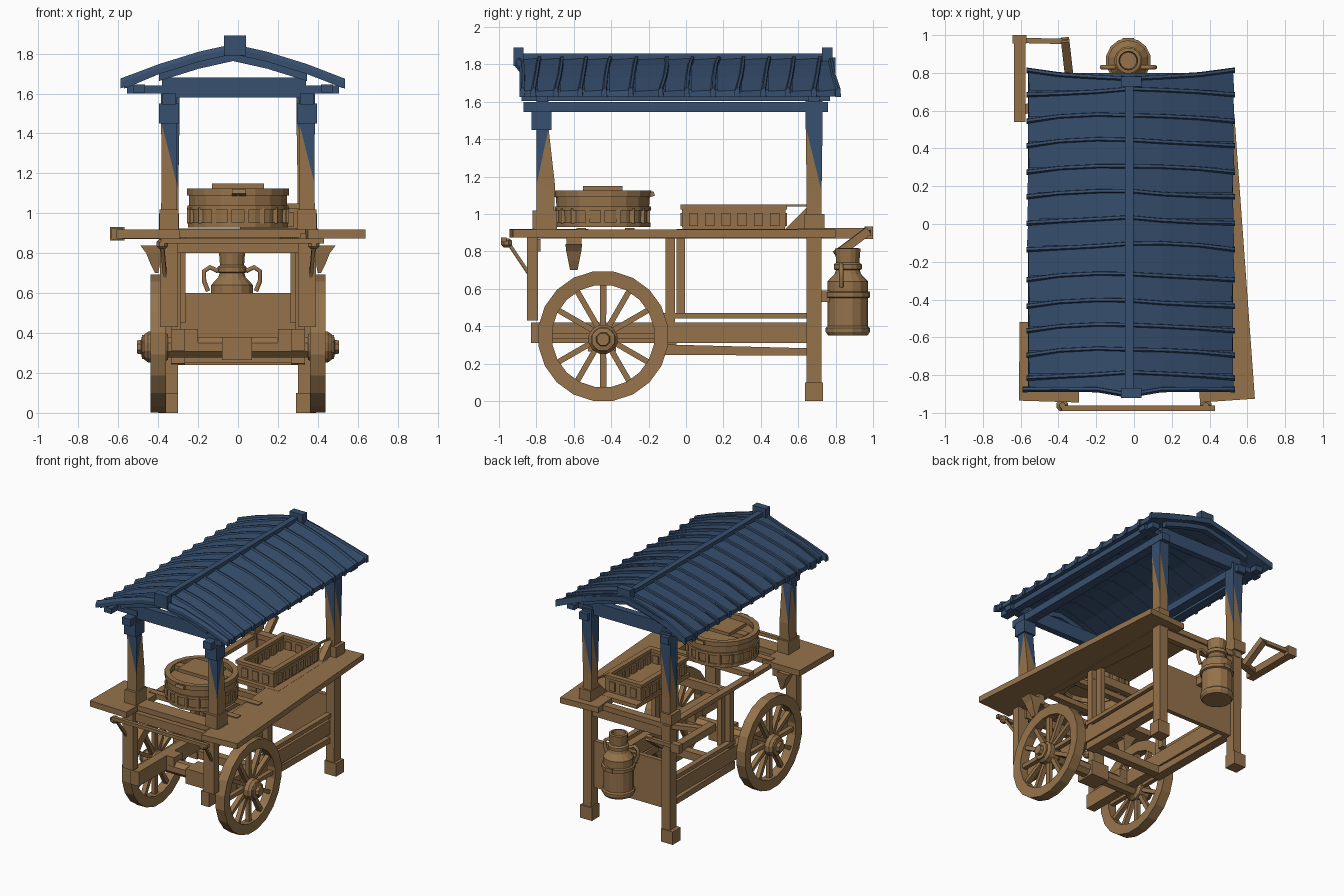
import bpy, bmesh, math, random
from mathutils import Vector

if "Cube" in bpy.data.objects:
    bpy.data.objects.remove(bpy.data.objects["Cube"])
random.seed(4)

def material(name, c):
    m = bpy.data.materials.new(name)
    m.diffuse_color = (*c, 1)
    m.use_nodes = True
    m.node_tree.nodes["Principled BSDF"].inputs["Base Color"].default_value = m.diffuse_color
    return m
WOOD = material("wood", (0.30, 0.17, 0.07))
BLUE = material("blue_roof", (0.038, 0.08, 0.162))

def finish(name, bm, mat=WOOD):
    bmesh.ops.recalc_face_normals(bm, faces=bm.faces)
    me = bpy.data.meshes.new(name)
    bm.to_mesh(me)
    bm.free()
    me.materials.append(mat)
    ob = bpy.data.objects.new(name, me)
    bpy.context.collection.objects.link(ob)
    return ob

def add_loft(bm, sections):
    rings = [[bm.verts.new(p) for p in s] for s in sections]
    n = len(rings[0])
    for a, b in zip(rings, rings[1:]):
        for i in range(n):
            bm.faces.new((a[i], a[(i + 1) % n], b[(i + 1) % n], b[i]))
    bm.faces.new(rings[0])
    bm.faces.new(rings[-1])

def loft(name, sections, mat=WOOD):
    bm = bmesh.new()
    add_loft(bm, sections)
    return finish(name, bm, mat)

def rect(x0, x1, y0, y1, z):
    return [(x0, y0, z), (x1, y0, z), (x1, y1, z), (x0, y1, z)]

def box(name, x0, x1, y0, y1, z0, z1, mat=WOOD):
    return loft(name, [rect(x0, x1, y0, y1, z0), rect(x0, x1, y0, y1, z1)], mat)

def plate(name, pts, z0, z1):
    return loft(name, [[(x, y, z) for x, y in pts] for z in (z0, z1)])

def bar_sections(p, q, w, h, w2=None, h2=None):
    p, q = Vector(p), Vector(q)
    d = (q - p).normalized()
    side = d.cross(Vector((0, 0, 1)) if abs(d.z) < 0.95 else Vector((1, 0, 0))).normalized()
    up = side.cross(d)
    return [[c + side * sx * a / 2 + up * sy * b / 2 for sx, sy in ((-1, -1), (1, -1), (1, 1), (-1, 1))]
            for c, a, b in ((p, w, h), (q, w2 or w, h2 or h))]

def bar(name, p, q, w, h, w2=None, h2=None, mat=WOOD):
    return loft(name, bar_sections(p, q, w, h, w2, h2), mat)

def lathe(name, centre, prof, n, axis='Z', closed=False, mat=WOOD):
    # prof holds (radius, height); closed makes a ring with a hollow middle
    bm = bmesh.new()
    rings = []
    for r, h in prof:
        ring = []
        for i in range(n):
            a = math.tau * (i + 0.5) / n
            u, v = r * math.cos(a), r * math.sin(a)
            ring.append(bm.verts.new(Vector(centre) + Vector((u, v, h) if axis == 'Z' else (h, u, v))))
        rings.append(ring)
    for a, b in zip(rings, rings[1:] + (rings[:1] if closed else [])):
        for i in range(n):
            bm.faces.new((a[i], a[(i + 1) % n], b[(i + 1) % n], b[i]))
    if not closed:
        bm.faces.new(rings[0])
        bm.faces.new(rings[-1])
    return finish(name, bm, mat)

# Spoked wheels and axle
WY, WZ, WR = -0.443, 0.347, 0.35
for s in (-1, 1):
    c = (0.4 * s, WY, WZ)
    lathe("wheel_rim", c, [(WR, -.038), (WR, .038), (.275, .034), (.275, -.034)], 20, 'X', True)
    bm = bmesh.new()
    for i in range(12):
        a = math.tau * i / 12
        d = Vector((0, math.cos(a), math.sin(a)))
        add_loft(bm, bar_sections(Vector(c) + d * .04, Vector(c) + d * .285, .032, .03, .036, .03))
    finish("wheel_spokes", bm)
    lathe("wheel_hub", (.41 * s, WY, .33), [(.065, -.06), (.08, -.04), (.08, .04), (.065, .06)], 12, 'X')
    lathe("hub_cap", (.455 * s, WY, .33), [(.065, -.02 * s), (.065, .025 * s), (.04, .03 * s), (.035, .052 * s)], 8, 'X')
    box("axle_bracket", .25 * s - .05, .25 * s + .05, WY - .05, WY + .05, .35, .42)
lathe("axle", (0, WY, .328), [(.055, -.44), (.055, .44)], 8, 'X')
box("axle_block", -.08, .07, WY - .08, WY + .07, .265, .38)

# Posts: blue paint ends in diagonal facets
def post(name, x, secs):
    ob = loft(name, [rect(x - w, x + w, y0, y1, z) for w, y0, y1, z in secs])
    bm = bmesh.new()
    bm.from_mesh(ob.data)
    bmesh.ops.triangulate(bm, faces=bm.faces)
    ob.data.materials.append(BLUE)
    for f in bm.faces:
        f.material_index = int(f.calc_center_median().z > 1.3)
    bm.to_mesh(ob.data)
    bm.free()

for s in (-1, 1):
    x = .345 * s
    post("front_post", x, [(.042, -.8, -.71, .9), (.038, -.8, -.7, 1.15), (.04, -.8, -.735, 1.46), (.04, -.8, -.735, 1.62)])
    post("rear_post", x - .01 * s, [(.034, .645, .725, 0), (.036, .645, .725, .9), (.036, .645, .725, 1.12),
                          (.042, .64, .73, 1.47), (.042, .64, .73, 1.62)])
    box("post_collar", x - .05, x + .05, -.825, -.72, 1.45, 1.55, BLUE)
    box("front_post_base", x - .048, x + .048, -.82, -.69, .92, 1.02)
    box("rear_post_foot", x - .055, x + .045, .637, .733, 0, .1)
    box("rear_post_block", x - .05, x + .05, .63, .74, .92, 1.0)
    box("front_leg", x - .045, x + .045, -.85, -.79, .43, .88)
    box("mid_leg", .31 * s - .022, .31 * s + .022, -.11, -.06, .42, .88)
    box("mid_leg_brace", .28 * s - .018, .28 * s + .018, -.05, -.005, .45, .88)
    # Lower chassis rails
    box("chassis_rail", .3 * s - .035, .3 * s + .035, -.83, .66, .31, .42)
    box("upper_chassis_rail", .32 * s - .02, .32 * s + .02, -.12, .66, .44, .47)
    bar("lower_rail", (.3 * s, -.12, .275), (.3 * s, .66, .262), .07, .055, .07, .04)
    box("table_rail", .335 * s - .025, .335 * s + .025, -.85, .73, .87, .9)
    # Hanging horn-shaped brackets
    loft("side_hook", [rect(min(a, b), max(a, b), -.6 - w, -.6 + w, z) for a, b, w, z in
         ((.4 * s, .415 * s, .02, .7), (.39 * s, .44 * s, .03, .75), (.38 * s, .46 * s, .04, .8), (.38 * s, .49 * s, .045, .84))])
    box("hook_peg", .37 * s - .025, .37 * s + .025, -.64, -.56, .8, .88)
    bar("front_stay", (.38 * s, -.95, .845), (.36 * s, -.8, .62), .018, .018)
    lathe("stay_knob", (.38 * s, -.96, .845), [(.015, -.025), (.032, -.01), (.032, .012), (.015, .025)], 8)

# Cross members and rear panel
for y in (-.8, -.08, .69):
    box("table_crossbeam", -.33, .33, y - .022, y + .022, .8, .865)
box("lower_crossbeam", -.32, .32, -.11, -.05, .25, .31)
box("rear_panel", -.32, .32, .655, .69, .24, .6)
bar("front_bar", (-.385, -.975, .862), (.43, -.975, .862), .028, .025)

# Table boards
plate("right_counter", [(.35, -.945), (.64, -.925), (.515, .8), (.2, .78)], .875, .918)
plate("left_board", [(-.61, -.935), (-.29, -.945), (-.29, -.52), (-.605, -.52)], .875, .92)
plate("tray_board", [(0, -.05), (.38, -.05), (.36, .6), (0, .6)], .89, .919)
box("front_board", -.33, .4, -.81, -.69, .88, .92)
box("rear_board", -.36, .36, .66, .72, .87, .91)
for y in (-.56, -.3):
    box("pot_support", -.35, .4, y - .025, y + .025, .885, .925)

# Rear left push handle
box("handle_plank", -.635, -.575, .54, .99, .87, .925)
box("handle_end", -.642, -.568, .955, 1.0, .865, .932)
bar("handle_grip", (-.6, .972, .9), (-.35, .966, .9), .028, .028)
bar("handle_arm", (-.365, .975, .91), (-.345, .80, .78), .045, .045)
bar("handle_brace", (-.6, .6, .89), (-.33, .69, .89), .05, .035)

# Steamer pot
PC = (0.0, -.445, 0)
lathe("pot_wall", PC, [(.245, .93), (.25, 1.1), (.225, 1.1), (.225, .93)], 18, closed=True)
for r, a, b in ((.255, .93, .955), (.258, 1.02, 1.04), (.26, 1.09, 1.125)):
    lathe("pot_band", PC, [(r, a), (r, b), (r - .04, b), (r - .04, a)], 18, closed=True)
lathe("pot_lid", PC, [(.23, 1.06), (.23, 1.075), (.05, 1.09)], 18)
bm = bmesh.new()
for i in range(18):
    a = math.tau * i / 18
    d = Vector((math.cos(a), math.sin(a), 0)) * .243
    add_loft(bm, bar_sections(Vector(PC) + d + Vector((0, 0, .95)), Vector(PC) + d + Vector((0, 0, 1.03)), .025, .025))
finish("pot_slats", bm)
box("pot_lid_bar", -.13, .13, -.55, -.34, 1.125, 1.15)
box("pot_cross_bar", -.21, .21, -.475, -.415, 1.09, 1.125)
for s in (-1, 1):
    bar("pot_ear", (.005, -.445 + .23 * s, 1.095), (.005, -.445 + .275 * s, 1.11), .07, .025)

# Serving tray with panelled sides
box("tray_floor", .01, .32, -.02, .53, .92, .945)
for x in (.02, .31):
    box("tray_side", x - .012, x + .012, -.02, .53, .93, 1.03)
    box("tray_rim", x - .02, x + .02, -.03, .535, 1.025, 1.05)
    for k in range(6):
        box("tray_panel", x - .024, x + .024, .015 + k * .087, .065 + k * .087, .935, 1.005)
for y in (-.01, .52):
    box("tray_end", .01, .32, y - .012, y + .012, .93, 1.03)
    box("tray_end_rim", .0, .33, y - .02, y + .02, 1.025, 1.05)
    for k in range(3):
        box("tray_end_panel", .05 + k * .09, .1 + k * .09, y - .02, y + .02, .935, 1.005)
bar("tray_rod", (.31, .5, 1.045), (.33, .66, 1.045), .012, .012)
loft("post_gusset", [[(x, .53, .92), (x, .65, .92), (x, .65, 1.04)] for x in (.3, .35)])

# Metal can hung behind the rear panel, with rope handles
CC = (-.03, .865, 0)
lathe("can_body", CC, [(.105, .35), (.118, .37), (.118, .39), (.108, .4), (.108, .55), (.12, .555), (.12, .58),
                       (.108, .585), (.108, .64), (.07, .68), (.064, .7), (.075, .705), (.075, .73),
                       (.062, .74), (.068, .815), (.05, .818), (.045, .76)], 14)
box("can_lug", -.06, 0, .96, .985, .555, .585)
box("can_hanger", -.07, .01, .68, .78, .53, .59)
for s in (-1, 1):
    cu = bpy.data.curves.new("can_rope", 'CURVE')
    cu.dimensions = '3D'
    cu.bevel_depth, cu.bevel_resolution, cu.use_fill_caps = .013, 1, True
    sp = cu.splines.new('POLY')
    pts = [(.07, .71), (.11, .73), (.14, .71), (.14, .66), (.12, .61)]
    sp.points.add(len(pts) - 1)
    for p, (dx, z) in zip(sp.points, pts):
        p.co = (CC[0] + s * dx, .83, z, 1)
    ob = bpy.data.objects.new("can_rope", cu)
    bpy.context.collection.objects.link(ob)
    cu.materials.append(WOOD)

# Roof: overlapping tilted strips, ribs and gable rafters along a bowed profile
XC = -.025
EDGES = [-.885, -.8, -.68, -.55, -.42, -.28, -.12, .02, .16, .29, .43, .56, .7, .79]
for s in (-1, 1):
    w = .55 if s > 0 else .535
    PROF = [(.0, 1.828), (.17, 1.79), (.37, 1.728), (w, 1.655)]
    tiles, ribs = bmesh.new(), bmesh.new()
    for y0, y1 in zip(EDGES, EDGES[1:]):
        j = random.uniform(-.008, .008)
        add_loft(tiles, [[(XC + s * (d + (j if d > .5 else 0)), y0, z), (XC + s * d, y1 + .01, z + .01),
                          (XC + s * d, y1 + .01, z - .028), (XC + s * d, y0, z - .028)] for d, z in PROF])
    for i, y in enumerate(EDGES):
        j = random.uniform(-.012, .012)
        secs = []
        for k, (d, z) in enumerate(PROF):
            yy = y + (.015, .01, 0, -.015)[k] + (j if k in (1, 2) else 0)
            if i == 0:
                yy = y + (-.02, .01, .012, .01)[k]
            elif i == len(EDGES) - 1:
                yy = y + (-.02, -.012, 0, .025)[k]
            e = d + (.01 + (.02 if i == 0 and s < 0 else 0) if k == 3 else 0)
            secs.append([(XC + s * e, yy - .016, z), (XC + s * e, yy - .004, z + .02), (XC + s * e, yy + .01, z + .018),
                         (XC + s * e, yy + .014, z - .03), (XC + s * e, yy - .016, z - .03)])
        add_loft(ribs, secs)
    finish("roof_tiles", tiles, BLUE)
    finish("roof_ribs", ribs, BLUE)
    for y in (-.85, .74):
        loft("roof_rafter", [[(XC + s * d, y - .02, z - .01), (XC + s * d, y + .02, z - .01),
                              (XC + s * d, y + .02, z - .065), (XC + s * d, y - .02, z - .065)]
                             for d, z in PROF[:3]], BLUE)
    # Side plates under the eaves
    box("eave_plate", .345 * s - .035, .345 * s + .035, -.87, .76, 1.545, 1.60, BLUE)
    box("eave_purlin", .47 * s - .03 + XC, .47 * s + .03 + XC, -.88, .77, 1.605, 1.645, BLUE)
    for y in (-.77, .685):
        bar("eave_bracket", (.3 * s, y, 1.62), (.53 * s + XC, y, 1.62), .06, .04, mat=BLUE)
box("roof_ridge", XC - .022, XC + .022, -.9, .76, 1.81, 1.858, BLUE)
for y in (-.895, .755):
    box("ridge_cap", -.07, .04, y - .027, y + .027, 1.79, 1.89, BLUE)
for y in (-.77, .685):
    box("gable_beam", -.38, .34, y - .025, y + .025, 1.58, 1.68, BLUE)
